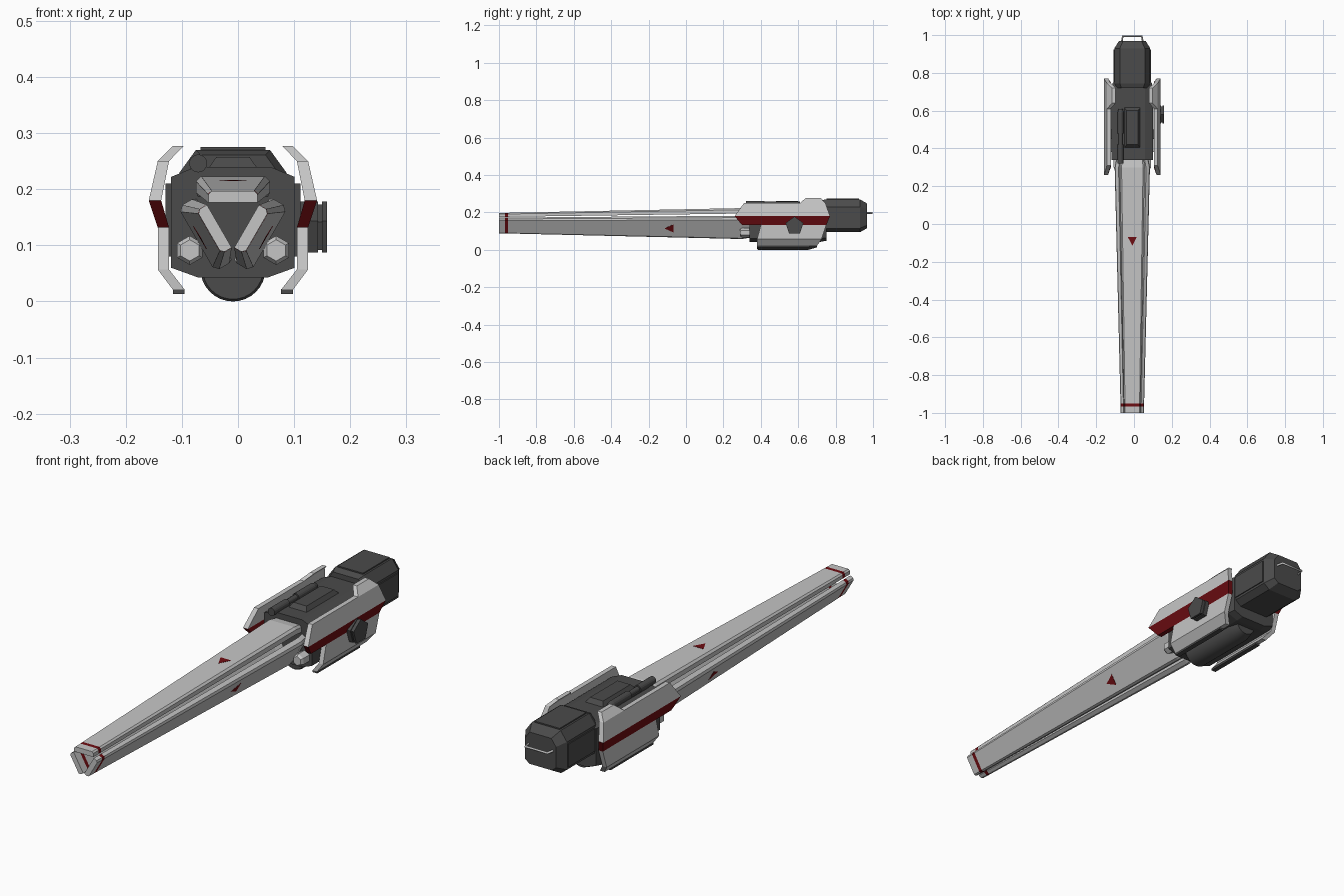
import bpy, bmesh, math
from mathutils import Matrix, Vector

if "Cube" in bpy.data.objects:
    bpy.data.objects.remove(bpy.data.objects["Cube"])

CX = -0.009   # weapon axis
CZ = 0.148


def material(name, colour):
    m = bpy.data.materials.new(name)
    m.use_nodes = True
    rgba = (*colour, 1)
    m.diffuse_color = rgba
    m.node_tree.nodes["Principled BSDF"].inputs["Base Color"].default_value = rgba
    return m


MATS = [material("light_grey", (0.56, 0.56, 0.56)),
        material("dark_grey", (0.07, 0.07, 0.07)),
        material("deep_red", (0.16, 0.004, 0.006))]
LIGHT, DARK, RED = range(3)


def loft(name, rings, mats, matrix=Matrix()):
    """Skin rings of 3D points; mats is one index, or one index per span."""
    spans = mats if isinstance(mats, list) else [mats] * (len(rings) - 1)
    bm = bmesh.new()
    loops = [[bm.verts.new(matrix @ Vector(p)) for p in r] for r in rings]
    n = len(rings[0])
    for a, b, m in zip(loops, loops[1:], spans):
        for i in range(n):
            j = (i + 1) % n
            bm.faces.new((a[i], a[j], b[j], b[i])).material_index = m
    bm.faces.new(loops[0]).material_index = spans[0]
    bm.faces.new(loops[-1]).material_index = spans[-1]
    bmesh.ops.recalc_face_normals(bm, faces=bm.faces)
    me = bpy.data.meshes.new(name)
    bm.to_mesh(me)
    bm.free()
    for m in MATS:
        me.materials.append(m)
    ob = bpy.data.objects.new(name, me)
    bpy.context.collection.objects.link(ob)
    return ob


def symmetric(y, half):
    """Ring at depth y from (half width, z) points listed top to bottom."""
    right = [(CX + w, y, z) for w, z in half]
    return right + [(CX - w, y, z) for w, z in reversed(half)]


def rod(name, x, z, stations, sides, mat, phase=0.0):
    """Rod along y through (y, radius) stations."""
    rings = []
    for y, r in stations:
        angles = [phase + math.tau * i / sides for i in range(sides)]
        rings.append([(x + r * math.cos(a), y, z + r * math.sin(a)) for a in angles])
    return loft(name, rings, mat)


def box(name, x0, x1, y0, y1, z0, z1, mat):
    ring = [(x0, y0), (x1, y0), (x1, y1), (x0, y1)]
    return loft(name, [[(x, y, z) for x, y in ring] for z in (z0, z1)], mat)


# Three tapering barrel blades around the axis
def blade_ring(y):
    t = min((y + 1) / 1.3, 1)
    w = 0.044 + 0.022 * t
    d = 0.049 + 0.026 * t
    thick = 0.021 + 0.008 * t
    half = [(0.86 * w, d), (w, d - 0.3 * thick), (w, d - thick)]
    return [(s * x, y, z) for s, pts in ((1, half), (-1, half[::-1])) for x, z in pts]


for k, side in enumerate(("top", "left", "right")):
    turn = Matrix.Translation((CX, 0, CZ)) @ Matrix.Rotation(k * math.tau / 3, 4, 'Y')
    rings = [blade_ring(y) for y in (-1, -0.967, -0.951, 0.3)]
    rings.append([(x * 0.9, 0.37, z - 0.012) for x, y, z in rings[-1]])
    loft(side + "_blade", rings, [LIGHT, RED, LIGHT, LIGHT], turn)
    marker = []
    for lift in (-0.002, 0.001):
        marker.append([(x, y, 0.049 + 0.02 * (y + 1) + lift)
                       for x, y in ((0, -0.115), (0.024, -0.068), (-0.024, -0.068))])
    loft(side + "_marker", marker, RED, turn)

# Receiver body with bevelled ends
body = [(0.066, 0.24), (0.11, 0.222), (0.11, 0.06), (0.063, 0.043)]
inset = [(w * 0.93, CZ + (z - CZ) * 0.95) for w, z in body]
loft("receiver", [symmetric(0.34, body), symmetric(0.72, body),
                  symmetric(0.75, inset)], DARK)

# Rear block with chamfered end, top plate and side plates
rear = [(0.066, 0.27), (0.095, 0.23), (0.095, 0.115), (0.068, 0.094)]
neck = [(w * 0.88, 0.18 + (z - 0.18) * 0.9) for w, z in rear]
tail = [(w * 0.75, 0.18 + (z - 0.18) * 0.75) for w, z in rear]
loft("rear_block", [symmetric(0.72, neck), symmetric(0.745, rear),
                    symmetric(0.93, rear), symmetric(0.968, tail)], DARK)
box("rear_top_plate", CX - 0.058, CX + 0.058, 0.75, 0.925, 0.26, 0.275, DARK)
for s in (-1, 1):
    xs = sorted((CX + s * 0.09, CX + s * 0.099))
    box("rear_side_plate", *xs, 0.75, 0.925, 0.125, 0.22, DARK)

# Rear handle loop
handle_curve = bpy.data.curves.new("rear_handle", 'CURVE')
handle_curve.dimensions = '3D'
handle_curve.bevel_depth = 0.005
handle_curve.bevel_resolution = 1
spline = handle_curve.splines.new('POLY')
path = [(-0.058, 0.955), (-0.05, 0.995), (0.05, 0.995), (0.058, 0.955)]
spline.points.add(len(path) - 1)
for p, (x, y) in zip(spline.points, path):
    p.co = (CX + x, y, 0.197, 1)
handle_curve.materials.append(MATS[LIGHT])
handle = bpy.data.objects.new("rear_handle", handle_curve)
bpy.context.collection.objects.link(handle)

# Drum below the receiver
drum = rod("lower_drum", CX, 0.058, [(0.38, 0.054), (0.385, 0.058), (0.655, 0.058),
                                     (0.70, 0.045)], 32, DARK)
bpy.context.view_layer.objects.active = drum
drum.select_set(True)
bpy.ops.object.shade_smooth_by_angle()
drum.select_set(False)

# Raised top housing and the stepped tube beside it
housing = []
for z, w, y0, y1 in ((0.235, 0.045, 0.4, 0.62), (0.257, 0.03, 0.42, 0.6)):
    housing.append([(CX - w, y0, z), (CX + w, y0, z), (CX + w, y1, z), (CX - w, y1, z)])
loft("top_housing", housing, DARK)
rod("top_tube", -0.071, 0.246, [(0.32, 0.016), (0.42, 0.016), (0.42, 0.011), (0.48, 0.011),
                                (0.48, 0.016), (0.59, 0.016), (0.61, 0.011)], 16, DARK)
box("tube_mount", -0.085, -0.057, 0.36, 0.57, 0.22, 0.24, DARK)

# Armour panels: rows are (outer, inner, z, front y, rear y)
CREST = (0.107, 0.088, 0.277, 0.64, 0.72)
EAR = (0.134, 0.114, 0.25, 0.61, 0.745)
UPPER = (0.134, 0.114, 0.25, 0.31, 0.745)
RIDGE = (0.15, 0.128, 0.18, 0.26, 0.77)
WAIST = (0.134, 0.114, 0.132, 0.30, 0.75)
SKIRT = (0.134, 0.114, 0.132, 0.40, 0.75)
HEM = (0.134, 0.114, 0.057, 0.38, 0.725)
EDGE = (0.107, 0.086, 0.021, 0.38, 0.70)


def panel(name, s, rows, mats):
    rings = []
    for xo, xi, z, y0, y1 in rows:
        corners = ((xo, y0), (xi, y0), (xi, y1), (xo, y1))
        rings.append([(CX + s * x, y, z) for x, y in corners])
    loft(name, rings, mats)


for side, s in (("left", 1), ("right", -1)):
    panel(side + "_panel_crest", s, (CREST, EAR), LIGHT)
    panel(side + "_panel_upper", s, (UPPER, RIDGE, WAIST), [LIGHT, RED])
    panel(side + "_panel_lower", s, (SKIRT, HEM, EDGE), LIGHT)
    xs = sorted((CX + s * 0.107, CX + s * 0.086))
    box(side + "_panel_rail", *xs, 0.38, 0.66, 0.013, 0.022, DARK)
    for y in (0.45, 0.66):
        xs = sorted((CX + s * 0.1, CX + s * 0.12))
        box(side + "_panel_mount", *xs, y, y + 0.05, 0.08, 0.21, DARK)
    # Six-sided front pins
    rod(side + "_front_pin", CX + s * 0.077, 0.091,
        [(0.29, 0.019), (0.30, 0.026), (0.36, 0.026)], 6, LIGHT, math.pi / 6)

# Five-sided knob on the left panel
knob = []
for x, r in ((0.11, 0.05), (0.143, 0.05), (0.143, 0.045), (0.15, 0.045), (0.15, 0.05),
             (0.159, 0.05)):
    angles = [math.pi / 2 + math.tau * i / 5 for i in range(5)]
    knob.append([(x, 0.58 + r * math.cos(a), 0.128 + r * math.sin(a)) for a in angles])
loft("side_knob", knob, DARK)
